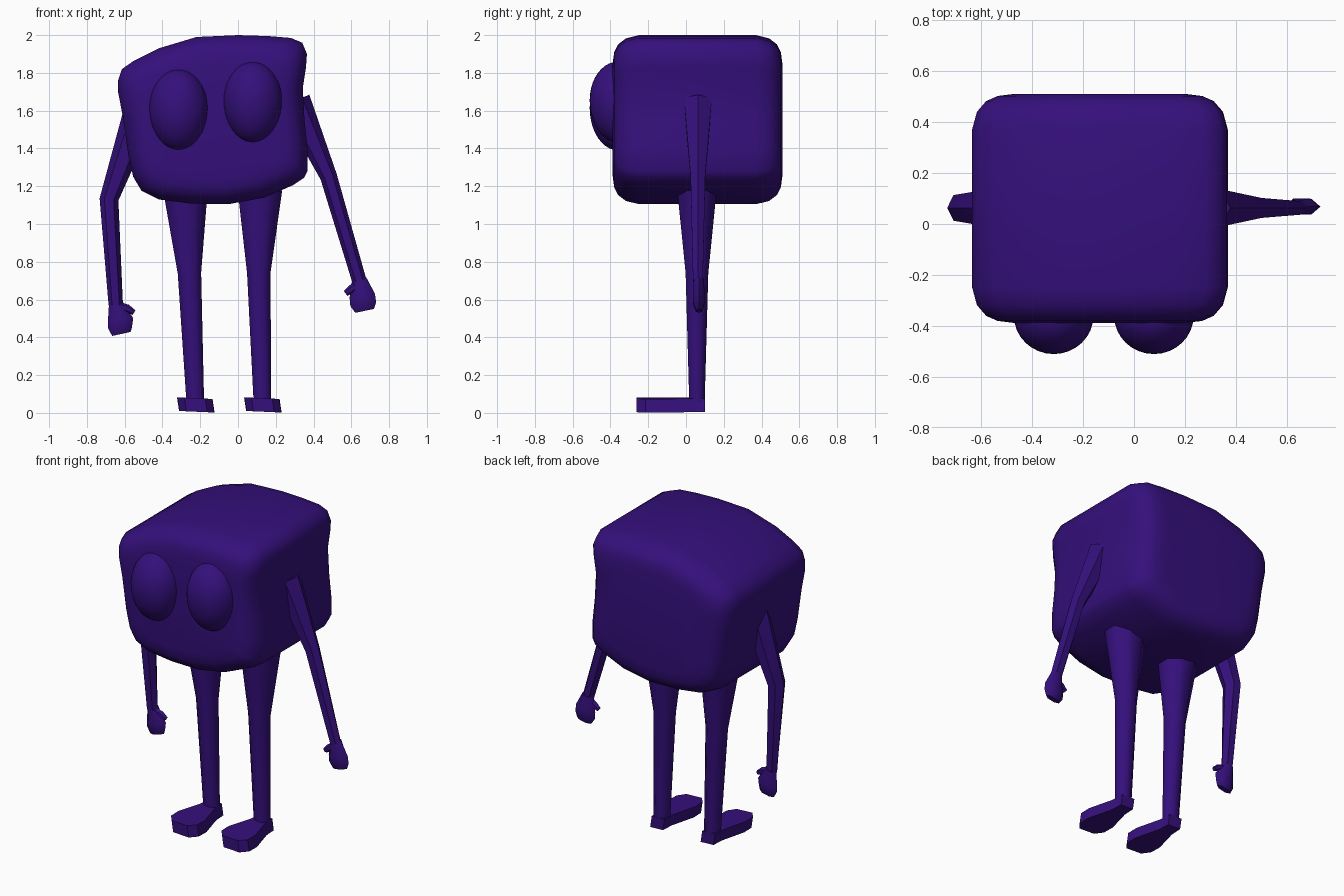
import bpy, bmesh, math
from mathutils import Vector

if "Cube" in bpy.data.objects:
    bpy.data.objects.remove(bpy.data.objects["Cube"])

mat = bpy.data.materials.new("deep_purple")
mat.diffuse_color = (0.035, 0.005, 0.2, 1)
mat.use_nodes = True
mat.node_tree.nodes["Principled BSDF"].inputs["Base Color"].default_value = mat.diffuse_color


def finish(name, bm, angle):
    bmesh.ops.recalc_face_normals(bm, faces=bm.faces)
    me = bpy.data.meshes.new(name)
    bm.to_mesh(me)
    bm.free()
    me.materials.append(mat)
    ob = bpy.data.objects.new(name, me)
    bpy.context.collection.objects.link(ob)
    bpy.ops.object.select_all(action='DESELECT')
    bpy.context.view_layer.objects.active = ob
    ob.select_set(True)
    bpy.ops.object.shade_smooth_by_angle(angle=math.radians(angle))
    return ob


def loft(name, rings, angle=40):
    """Skin a list of equal-length rings and cap both ends."""
    bm = bmesh.new()
    vs = [[bm.verts.new(p) for p in r] for r in rings]
    n = len(vs[0])
    for a, b in zip(vs, vs[1:]):
        for i in range(n):
            j = (i + 1) % n
            bm.faces.new((a[i], a[j], b[j], b[i]))
    bm.faces.new(vs[0])
    bm.faces.new(vs[-1])
    return finish(name, bm, angle)


def tube(name, nodes, y, sides=6, turn=0.0, angle=50):
    """Tapered limb in the plane y; nodes are (x, z, half width, half depth)."""
    rings = []
    for i, (x, z, w, d) in enumerate(nodes):
        a, b = nodes[max(i - 1, 0)], nodes[min(i + 1, len(nodes) - 1)]
        t = Vector((b[0] - a[0], 0, b[1] - a[1])).normalized()
        side = Vector((-t.z, 0, t.x))
        rings.append([Vector((x, y, z)) + side * w * math.cos(k) + Vector((0, d * math.sin(k), 0))
                      for k in (turn + math.tau * s / sides for s in range(sides))])
    return loft(name, rings, angle)


# Body: lopsided rounded outline, lofted front to back with softened rims
outline = [(-0.635, 1.76), (-0.615, 1.82), (-0.55, 1.865), (-0.42, 1.93), (-0.22, 1.99),
           (0.0, 2.0), (0.16, 1.995), (0.28, 1.985), (0.34, 1.96), (0.365, 1.9), (0.36, 1.83),
           (0.343, 1.72), (0.352, 1.55), (0.368, 1.4), (0.368, 1.28), (0.35, 1.245),
           (0.29, 1.205), (0.14, 1.14), (-0.05, 1.105), (-0.25, 1.108), (-0.42, 1.13),
           (-0.51, 1.175), (-0.555, 1.25), (-0.58, 1.36), (-0.61, 1.57), (-0.635, 1.7)]
rim = [(0, 0.67), (0.008, 0.8), (0.028, 0.89), (0.07, 0.962), (0.14, 1.0)]
slices = [(-0.388 + d, s) for d, s in rim] + [(0.51 - d, s) for d, s in reversed(rim)]
cx, cz = -0.135, 1.55
loft("body", [[(cx + (x - cx) * s, y, cz + (z - cz) * s) for x, z in outline]
              for y, s in slices], 60)

# Eyes: egg shapes half sunk into the front
for side, x, z in (("left", -0.315, 1.615), ("right", 0.078, 1.655)):
    bm = bmesh.new()
    bmesh.ops.create_uvsphere(bm, u_segments=32, v_segments=20, radius=1)
    for v in bm.verts:
        v.co = (x + v.co.x * 0.156, -0.36 + v.co.y * 0.15,
                z + v.co.z * (0.205 if v.co.z > 0 else 0.225))
    finish(side + "_eye", bm, 60)

# Arms: thin six-sided limbs with mitten hands
arms = {
    "left": [(-0.53, 1.56, 0.085, 0.085), (-0.683, 1.13, 0.05, 0.058), (-0.647, 0.57, 0.038, 0.03)],
    "right": [(0.30, 1.65, 0.085, 0.085), (0.48, 1.25, 0.045, 0.045), (0.642, 0.70, 0.038, 0.03)],
}
hands = {
    "left": [(-0.647, 0.58, 0.038, 0.03), (-0.622, 0.49, 0.068, 0.036),
             (-0.624, 0.45, 0.063, 0.034), (-0.617, 0.418, 0.05, 0.018)],
    "right": [(0.642, 0.71, 0.038, 0.03), (0.658, 0.62, 0.068, 0.036),
              (0.663, 0.575, 0.069, 0.034), (0.67, 0.54, 0.05, 0.018)],
}
thumbs = {
    "left": [(-0.625, 0.56, 0.025, 0.02), (-0.585, 0.552, 0.022, 0.018), (-0.55, 0.531, 0.014, 0.012)],
    "right": [(0.635, 0.675, 0.025, 0.02), (0.6, 0.655, 0.022, 0.018), (0.57, 0.632, 0.016, 0.012)],
}
for s in ("left", "right"):
    tube(s + "_arm", arms[s], 0.063)
    tube(s + "_hand", hands[s], 0.068)
    tube(s + "_thumb", thumbs[s], 0.062)

# Legs: tapered eight-sided limbs, each with a flat paddle foot
foot = [(-0.045, 0.1), (-0.05, 0.02), (-0.094, -0.14), (-0.092, -0.215), (-0.055, -0.262),
        (0.055, -0.262), (0.092, -0.215), (0.094, -0.14), (0.05, 0.02), (0.045, 0.1)]
k = 1 / math.cos(math.pi / 8)
for s, top, knee, ankle in (("left", -0.278, -0.257, -0.225), ("right", 0.116, 0.11, 0.13)):
    tube(s + "_leg", [(top, 1.18, 0.118 * k, 0.104 * k), (knee, 0.74, 0.062 * k, 0.06 * k),
                      (ankle, 0.03, 0.046 * k, 0.04 * k)], 0.058, 8, math.pi / 8)
    loft(s + "_foot", [[(ankle + x + shift, y, z - 0.045 * x) for x, y in foot]
                       for z, shift in ((0.006, 0.007), (0.078, -0.004))], 30)
